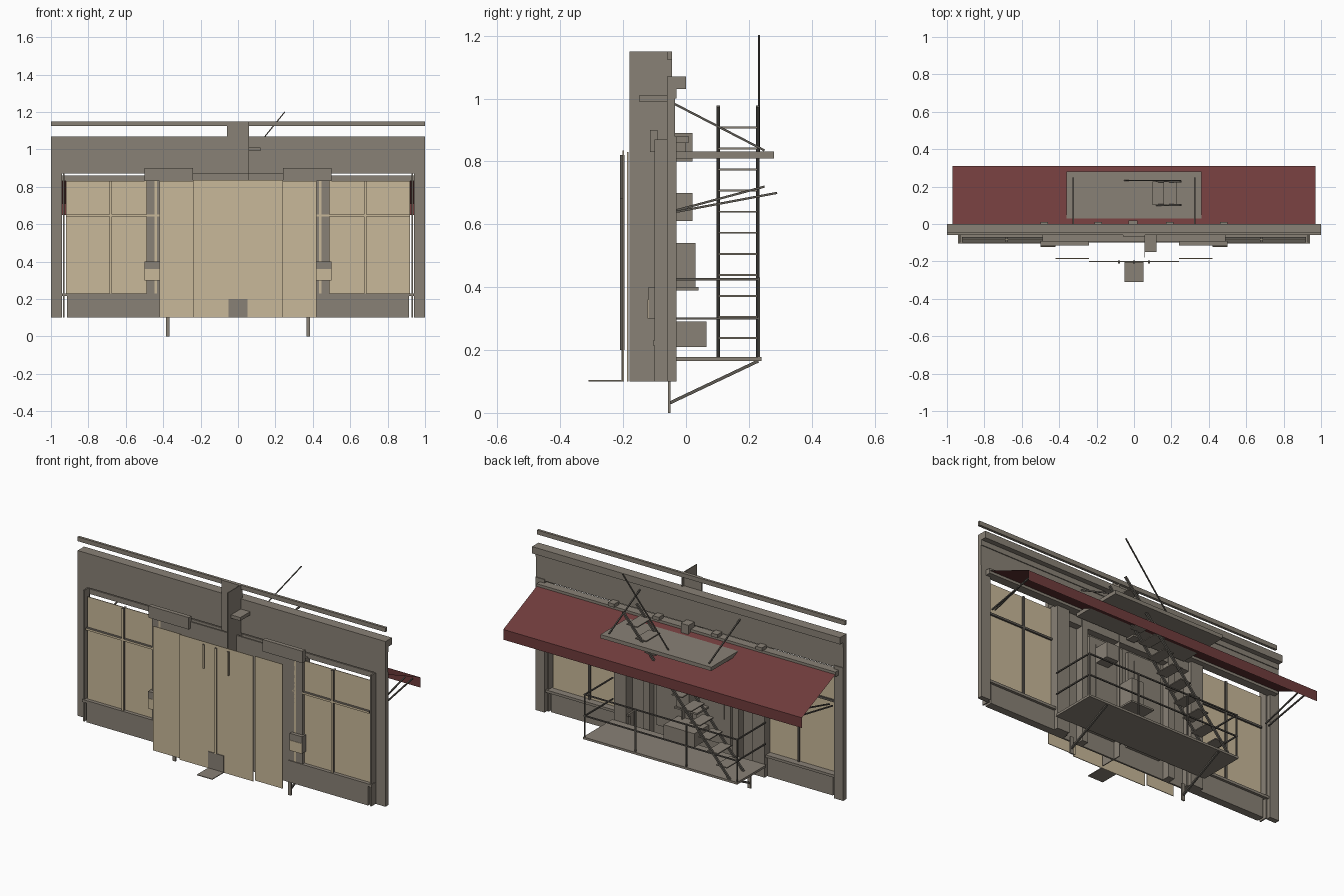
import bpy, bmesh
from mathutils import Vector

cube = bpy.data.objects.get("Cube")
if cube:
    bpy.data.objects.remove(cube, do_unlink=True)


def material(name, rgb):
    m = bpy.data.materials.new(name)
    m.use_nodes = True
    m.diffuse_color = (*rgb, 1)
    m.node_tree.nodes["Principled BSDF"].inputs["Base Color"].default_value = (*rgb, 1)
    return m


GREY = material("weathered grey", (0.25, 0.22, 0.18))
CREAM = material("cream blind", (0.58, 0.48, 0.32))
RED = material("awning maroon", (0.16, 0.045, 0.045))
IRON = material("dark iron", (0.11, 0.1, 0.085))


def finish(name, bm, *mats):
    mesh = bpy.data.meshes.new(name)
    bm.to_mesh(mesh)
    bm.free()
    obj = bpy.data.objects.new(name, mesh)
    for m in mats:
        mesh.materials.append(m)
    bpy.context.collection.objects.link(obj)
    return obj


def box(name, x, y, z, mat=GREY, front=None):
    """Box from three (low, high) ranges; front colours the -y face."""
    bm = bmesh.new()
    bmesh.ops.create_cube(bm, size=1)
    for v in bm.verts:
        v.co = Vector(r[0] + (c + 0.5) * (r[1] - r[0]) for c, r in zip(v.co, (x, y, z)))
    bm.normal_update()
    if front:
        for f in bm.faces:
            f.material_index = int(f.normal.y < -0.5)
    return finish(name, bm, mat, *([front] if front else []))


def pair(name, x, y, z, mat=GREY, front=None):
    box(name + "_left", x, y, z, mat, front)
    box(name + "_right", (-x[1], -x[0]), y, z, mat, front)


def rod(name, p, q, w=0.007, mat=IRON):
    """Square bar between two points."""
    p, q = Vector(p), Vector(q)
    bm = bmesh.new()
    bmesh.ops.create_cube(bm, size=1)
    for v in bm.verts:
        v.co = Vector((v.co.x * w, v.co.y * w, v.co.z * (q - p).length))
    obj = finish(name, bm, mat)
    obj.rotation_mode = "QUATERNION"
    obj.rotation_quaternion = (q - p).to_track_quat("Z", "Y")
    obj.location = (p + q) / 2


def strip(name, profile, half, mat):
    """Thin sheet: a yz profile swept along x."""
    bm = bmesh.new()
    rows = [[bm.verts.new((x, y, z)) for y, z in profile] for x in (-half, half)]
    for i in range(len(profile) - 1):
        bm.faces.new((rows[0][i], rows[1][i], rows[1][i + 1], rows[0][i + 1]))
    return finish(name, bm, mat)


# Fascia, cornice and floating top rail
box("fascia", (-1, 1), (-0.06, -0.035), (0.87, 1.01))
box("cornice_moulding", (-1, 1), (-0.06, -0.03), (1.0, 1.03))
box("cornice", (-1, 1), (-0.06, 0.0), (1.03, 1.07))
box("top_rail", (-1, 1), (-0.06, -0.045), (1.125, 1.15))
box("awning_ledge", (-0.97, 0.97), (-0.05, 0.0), (0.83, 0.86))
pair("fascia_clip", (0.46, 0.5), (-0.035, 0.01), (0.86, 0.88))
pair("small_clip", (0.17, 0.21), (-0.035, 0.01), (0.86, 0.88))
box("wall_lamp", (-0.03, 0.02), (-0.035, 0.02), (0.8, 0.89))

# Pilasters, jamb bars and base panels
pair("pilaster", (0.94, 1.0), (-0.06, -0.03), (0.1, 0.88))
pair("jamb_bar", (0.928, 0.936), (-0.1, -0.05), (0.1, 0.87))
pair("base_panel", (0.4, 0.915), (-0.1, -0.055), (0.1, 0.22))
pair("window_sill", (0.4, 0.94), (-0.105, -0.04), (0.215, 0.23))

# Side windows with blinds and bars
pair("window_blind", (0.42, 0.92), (-0.084, -0.08), (0.225, 0.83), CREAM)
for x in (0.44, 0.68):
    pair("window_mullion", (x - 0.006, x + 0.006), (-0.1, -0.07), (0.23, 0.83), IRON, CREAM)
pair("window_transom", (0.42, 0.92), (-0.1, -0.07), (0.64, 0.652), IRON, CREAM)
pair("window_head", (0.24, 0.5), (-0.115, -0.09), (0.83, 0.9))
pair("side_box", (0.42, 0.5), (-0.12, -0.085), (0.3, 0.4))
pair("side_box_face", (0.42, 0.5), (-0.122, -0.12), (0.3, 0.36), CREAM)

# Inner blinds on the rear of the entrance
box("centre_blind", (-0.24, 0.24), (-0.202, -0.198), (0.1, 0.835), CREAM)
pair("side_blind", (0.24, 0.42), (-0.187, -0.183), (0.1, 0.83), CREAM)
box("centre_blind_bar", (-0.006, 0.006), (-0.21, -0.195), (0.2, 0.82), IRON, CREAM)
pair("short_blind_bar", (0.075, 0.085), (-0.21, -0.195), (0.68, 0.82), IRON, CREAM)
box("floor_flap", (-0.05, 0.05), (-0.31, -0.2), (0.1, 0.104))
box("floor_flap_back", (-0.05, 0.05), (-0.206, -0.202), (0.1, 0.2))

# Central chimney panel and blade
box("chimney_panel", (-0.06, 0.06), (-0.066, -0.06), (0.83, 1.15))
box("chimney_blade", (0.055, 0.06), (-0.18, -0.045), (0.1, 1.15))
box("chimney_bracket", (0.06, 0.12), (-0.15, -0.06), (0.99, 1.01))

# Entrance wall with columns and door panels
box("entrance_wall", (-0.42, 0.42), (-0.1, -0.09), (0.1, 0.87))
pair("entrance_column", (0.41, 0.49), (-0.1, -0.03), (0.1, 0.84))
pair("inner_column", (0.27, 0.31), (-0.09, -0.045), (0.1, 0.84))
pair("door_panel", (0.02, 0.24), (-0.09, -0.07), (0.2, 0.76))
pair("door_inset", (0.06, 0.2), (-0.07, -0.066), (0.35, 0.72))
box("entrance_lintel", (-0.42, 0.42), (-0.09, -0.05), (0.78, 0.84))
box("mail_box", (-0.04, 0.04), (-0.09, 0.03), (0.4, 0.54))
box("mail_shelf", (-0.1, 0.05), (-0.09, 0.04), (0.39, 0.4))
box("meter_box", (0.12, 0.2), (-0.09, 0.02), (0.61, 0.7))
box("step_box", (-0.1, 0.1), (-0.09, 0.065), (0.21, 0.29))

# Awning sheet with valance and support arms
strip("awning", [(0.0, 0.845), (0.31, 0.71), (0.31, 0.65)], 0.97, RED)
for side in (-1, 1):
    rod("awning_arm", (side * 0.93, -0.03, 0.64), (side * 0.93, 0.29, 0.7))
    rod("awning_arm_upper", (side * 0.91, -0.03, 0.645), (side * 0.91, 0.25, 0.72))

# Balcony platforms with hangers and struts
box("upper_platform", (-0.36, 0.36), (-0.03, 0.28), (0.81, 0.832))
box("lower_platform", (-0.5, 0.5), (-0.03, 0.24), (0.165, 0.178))
for side in (-1, 1):
    rod("platform_hanger", (side * 0.325, -0.05, 0.99), (side * 0.325, 0.25, 0.835))
    rod("platform_strut", (side * 0.375, -0.055, 0.03), (side * 0.375, 0.23, 0.165), 0.01)
pair("strut_foot", (0.365, 0.385), (-0.058, -0.05), (0.0, 0.1))

# Lower railing
for i in range(4):
    x = -0.495 + i * 0.33
    rod("rail_post", (x, 0.232, 0.17), (x, 0.232, 0.43))
for z in (0.3, 0.425):
    rod("front_rail", (-0.5, 0.232, z), (0.5, 0.232, z))
    for x in (-0.495, 0.495):
        rod("end_rail", (x, -0.03, z), (x, 0.232, z))

# Ladder with treads and a long handrail
foot, head = (-0.45, 0.17), (0.25, 0.975)
for y in (0.102, 0.228):
    rod("ladder_rail", (foot[0], y, foot[1]), (head[0], y, head[1]), 0.011)
for i in range(11):
    z = 0.238 + i * 0.067
    x = foot[0] + (z - foot[1]) * (head[0] - foot[0]) / (head[1] - foot[1])
    box("ladder_tread", (x - 0.035, x + 0.035), (0.102, 0.228), (z - 0.003, z + 0.003))
rod("ladder_handrail", (-0.05, 0.232, 0.83), (0.25, 0.232, 1.2), 0.006)
